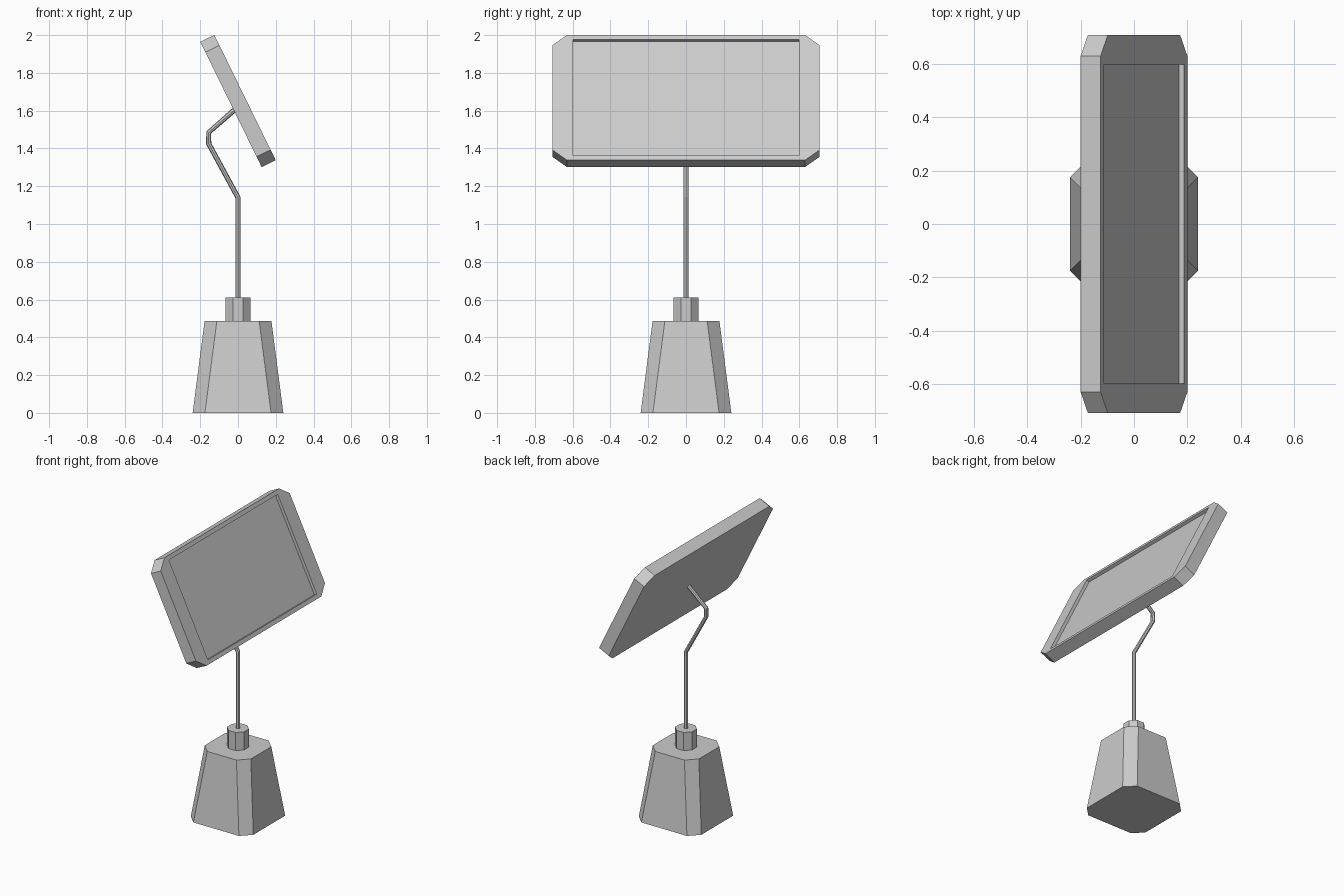
import bpy, bmesh, math

if "Cube" in bpy.data.objects:
    bpy.data.objects.remove(bpy.data.objects["Cube"])


def make_object(name, bm):
    bmesh.ops.recalc_face_normals(bm, faces=bm.faces[:])
    mesh = bpy.data.meshes.new(name)
    bm.to_mesh(mesh)
    bm.free()
    obj = bpy.data.objects.new(name, mesh)
    bpy.context.collection.objects.link(obj)
    return obj


def octagon(a, b, ca, cb):
    """Rectangle of half size a x b with corners cut by ca, cb."""
    return [(a, -b + cb), (a, b - cb), (a - ca, b), (-a + ca, b),
            (-a, b - cb), (-a, -b + cb), (-a + ca, -b), (a - ca, -b)]


def bridge(bm, lower, upper):
    n = len(lower)
    for i in range(n):
        j = (i + 1) % n
        bm.faces.new((lower[i], lower[j], upper[j], upper[i]))


def frustum(name, low, high, z0, z1):
    bm = bmesh.new()
    a = [bm.verts.new((x, y, z0)) for x, y in low]
    b = [bm.verts.new((x, y, z1)) for x, y in high]
    bridge(bm, a, b)
    bm.faces.new(a)
    bm.faces.new(b)
    return make_object(name, bm)


# Tapered foot with cut corners
frustum("base", octagon(0.24, 0.24, 0.065, 0.065),
        octagon(0.177, 0.177, 0.065, 0.065), 0, 0.486)

# Eight-sided collar
ring = octagon(0.065, 0.065, 0.038, 0.038)
frustum("collar", ring, ring, 0.48, 0.612)

# Bent support tube
curve = bpy.data.curves.new("support_arm", 'CURVE')
curve.dimensions = '3D'
curve.bevel_depth = 0.014
curve.bevel_resolution = 2
curve.use_fill_caps = True
path = [(0, 0.6), (0, 1.14), (-0.155, 1.425), (-0.155, 1.485), (-0.012, 1.61)]
spline = curve.splines.new('POLY')
spline.points.add(len(path) - 1)
spline.use_smooth = False
for point, (x, z) in zip(spline.points, path):
    point.co = (x, 0, z, 1)
arm = bpy.data.objects.new("support_arm", curve)
bpy.context.collection.objects.link(arm)
bpy.context.view_layer.objects.active = arm
arm.select_set(True)
bpy.ops.object.convert(target='MESH')

# Tilted display panel with a recessed screen on its +x side
bm = bmesh.new()
half = 0.0415
outline = octagon(0.708, 0.369, 0.078, 0.061)
back = [bm.verts.new((-half, y, z)) for y, z in outline]
front = [bm.verts.new((half, y, z)) for y, z in outline]
rect = [(0.597, 0.341), (-0.597, 0.341), (-0.597, -0.341), (0.597, -0.341)]
rim = [bm.verts.new((half, y, z)) for y, z in rect]
floor = [bm.verts.new((half - 0.021, y, z)) for y, z in rect]
bridge(bm, back, front)
bm.faces.new(back)
for i in range(4):
    p, q, r = (front[(2 * i + k) % 8] for k in (1, 2, 3))
    bm.faces.new((p, q, rim[i]))
    bm.faces.new((q, r, rim[(i + 1) % 4], rim[i]))
bridge(bm, floor, rim)
bm.faces.new(floor)
panel = make_object("display_panel", bm)
panel.location = (0, 0, 1.651)
panel.rotation_euler = (0, math.radians(-26.1), 0)
